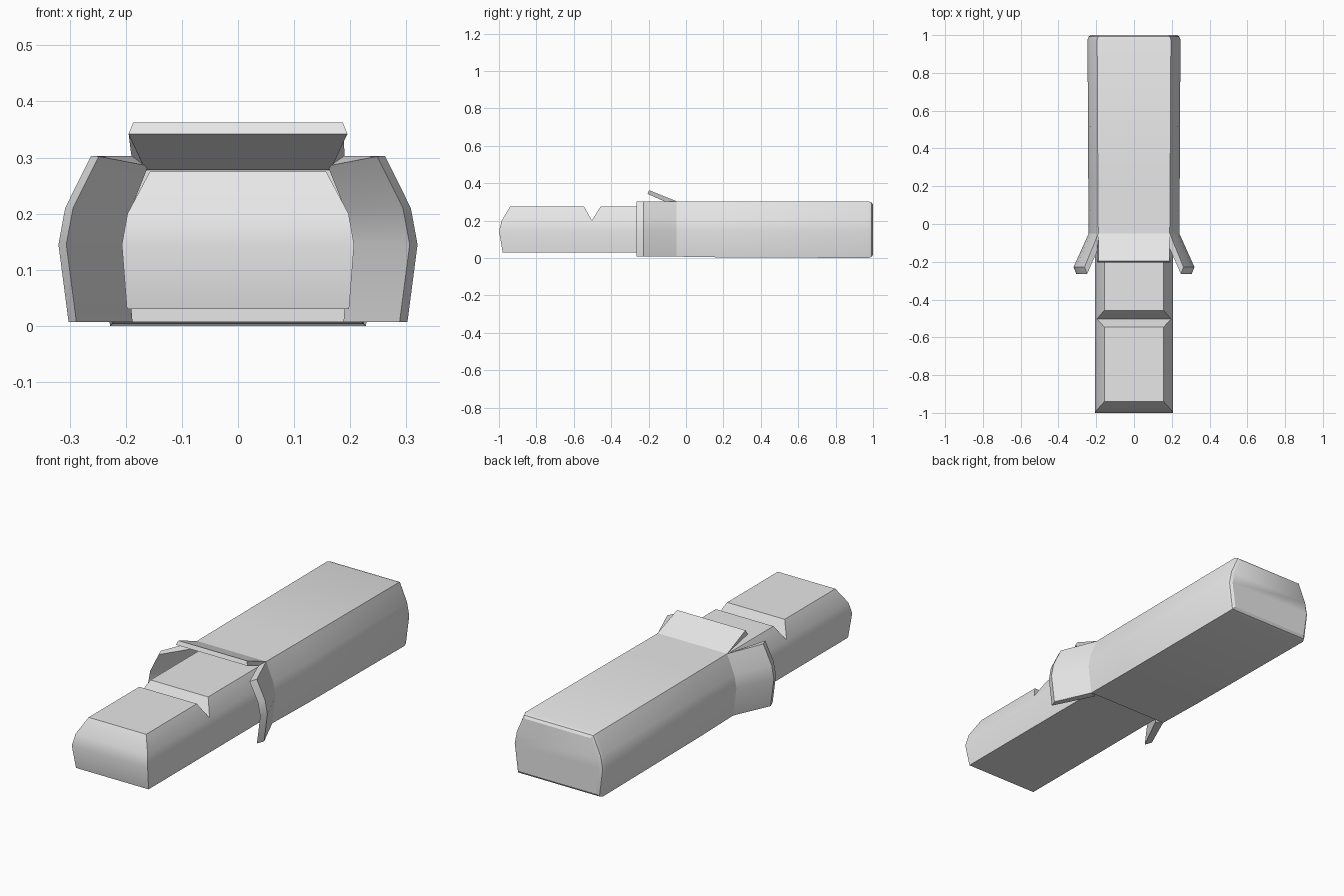
import bpy, bmesh, math

cube = bpy.data.objects.get("Cube")
if cube:
    bpy.data.objects.remove(cube, do_unlink=True)

grey = bpy.data.materials.new("plain grey")
grey.use_nodes = True
grey.diffuse_color = (0.8, 0.8, 0.8, 1)
grey.node_tree.nodes["Principled BSDF"].inputs["Base Color"].default_value = (0.8, 0.8, 0.8, 1)


def mirrored(half):
    """Close a half section (bottom to top) across x = 0."""
    return half + [(-x, y, z) for x, y, z in reversed(half)]


def section(xs, ys, zs):
    return mirrored(list(zip(xs, ys, zs)))


def loft(name, rings):
    """Skin matching rings and close both ends with strips."""
    bm = bmesh.new()
    rows = [[bm.verts.new(p) for p in ring] for ring in rings]
    n = len(rows[0])
    for a, b in zip(rows, rows[1:]):
        for i in range(n):
            j = (i + 1) % n
            bm.faces.new((a[i], a[j], b[j], b[i]))
    for row in (rows[0], rows[-1]):
        for i in range(n // 2 - 1):
            bm.faces.new((row[i], row[i + 1], row[n - 2 - i], row[n - 1 - i]))
    bmesh.ops.remove_doubles(bm, verts=bm.verts, dist=0.0005)
    bmesh.ops.recalc_face_normals(bm, faces=bm.faces)
    mesh = bpy.data.meshes.new(name)
    bm.to_mesh(mesh)
    bm.free()
    mesh.materials.append(grey)
    obj = bpy.data.objects.new(name, mesh)
    bpy.context.collection.objects.link(obj)
    bpy.ops.object.select_all(action='DESELECT')
    obj.select_set(True)
    bpy.context.view_layer.objects.active = obj
    bpy.ops.object.shade_smooth_by_angle(angle=math.radians(30))
    return obj


# Bar with a bulged front end and a V notch across the top
bar_x = [0.198, 0.207, 0.197, 0.157]
bar_z = [0.03, 0.145, 0.2, 0.275]
notch_x, notch_z = bar_x[:3] + [0.197], bar_z[:3] + [0.2]
notch_y = -0.503
loft("bar", [
    section(bar_x, [-0.98, -1.0, -0.985, -0.94], bar_z),
    section(bar_x, [notch_y] * 3 + [-0.545], bar_z),
    section(notch_x, [notch_y] * 4, notch_z),
    section(bar_x, [notch_y] * 3 + [-0.457], bar_z),
    section(bar_x, [0.1] * 4, bar_z),
])

# Wrapper sleeve, widening slightly to a softly rounded back end
sleeve_x = [0.228, 0.246, 0.234, 0.195]
sleeve_z = [0.0, 0.145, 0.21, 0.303]


def sleeve_ring(y, inset, bottom, widen=0.0):
    zs = [bottom + inset, sleeve_z[1], sleeve_z[2] - inset * 0.4, sleeve_z[3] - inset]
    return section([x + widen - inset for x in sleeve_x], [y] * 4, zs)


loft("wrapper_sleeve", [
    sleeve_ring(-0.05, 0, 0.007, -0.006),
    sleeve_ring(0.2, 0, 0.003, -0.004),
    sleeve_ring(0.975, 0, 0),
    sleeve_ring(0.992, 0.006, 0),
    sleeve_ring(1.0, 0.018, 0),
])

# Side flaps folded outwards at the mouth of the sleeve
flap_z = [0.007, 0.145, 0.21, 0.303]
base_outer = [0.222, 0.24, 0.228, 0.189]
base_inner = [0.188, 0.2, 0.19, 0.16]
tip_outer = [0.302, 0.32, 0.308, 0.262]
for name, side in (("left_flap", 1), ("right_flap", -1)):
    def flap_ring(outer, inner, y_out, y_in, top):
        out = [(side * x, y_out, z) for x, z in zip(outer, flap_z)]
        ins = [(side * x, y_in, z) for x, z in zip(inner, flap_z[:3] + [top])]
        return out + ins[::-1]
    loft(name, [
        flap_ring(base_outer, base_inner, -0.05, -0.065, 0.285),
        flap_ring(tip_outer, [x - 0.014 for x in tip_outer], -0.228, -0.264, 0.302),
    ])

# Top flap lifted from the sleeve
loft("top_flap", [
    section([0.165, 0.19], [-0.06, -0.05], [0.278, 0.303]),
    section([0.195, 0.187], [-0.205, -0.197], [0.342, 0.362]),
])
